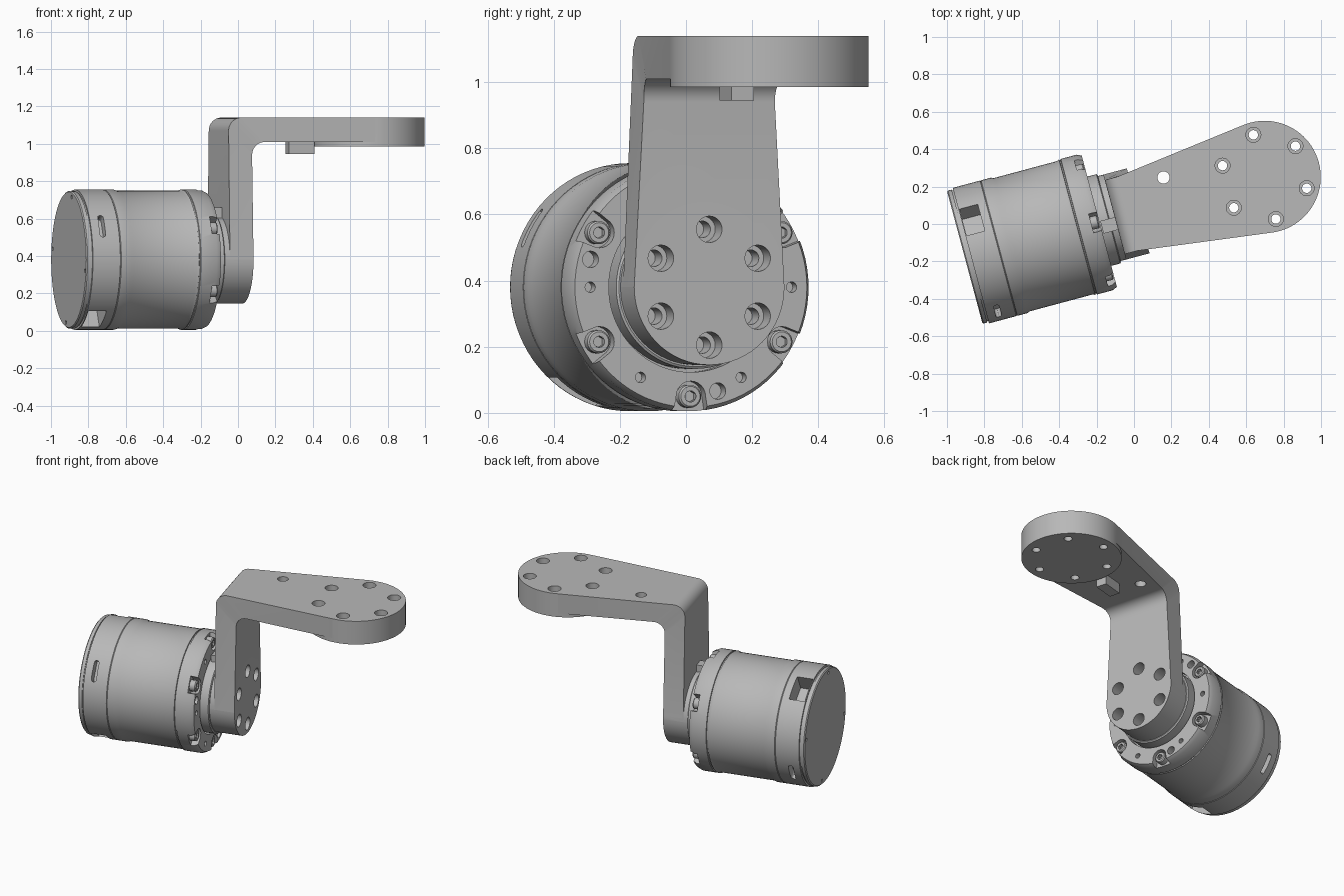
import bpy, bmesh
from math import radians, sin, cos, pi
from mathutils import Matrix

if "Cube" in bpy.data.objects:
    bpy.data.objects.remove(bpy.data.objects["Cube"], do_unlink=True)

AXIS_Z = 0.38
# the whole assembly is turned about z; local x runs along the motor axis
ROOT = Matrix.Translation((-0.905, -0.178, 0)) @ Matrix.Rotation(radians(15), 4, 'Z')
TURN = Matrix.Rotation(radians(90), 4, 'Y')
T = Matrix.Translation

grey = bpy.data.materials.new("metal_grey")
grey.use_nodes = True
grey.diffuse_color = (0.48, 0.48, 0.48, 1)
grey.node_tree.nodes["Principled BSDF"].inputs["Base Color"].default_value = (0.48, 0.48, 0.48, 1)


def radial(deg):
    """Frame at an angle round the motor: x along the axis, z outwards."""
    return T((0, 0, AXIS_Z)) @ Matrix.Rotation(radians(deg - 90), 4, 'X')


def axial(deg, x, r):
    """Frame at radius r round the motor, with z along the axis."""
    return radial(deg) @ T((x, 0, r)) @ TURN


def lathe(bm, frame, profile, n=32):
    rings = []
    for r, z in profile:
        if r == 0:
            rings.append([bm.verts.new(frame @ T((0, 0, z)).translation)] * n)
        else:
            rings.append([bm.verts.new(frame @ T((r * cos(2 * pi * i / n), r * sin(2 * pi * i / n), z)).translation)
                          for i in range(n)])
    for a, b in zip(rings, rings[1:]):
        for i in range(n):
            j = (i + 1) % n
            bm.faces.new(list(dict.fromkeys((a[i], a[j], b[j], b[i]))))


def cylinder(bm, frame, r, z0, z1, n=32):
    lathe(bm, frame, [(0, z0), (r, z0), (r, z1), (0, z1)], n)


def prism(bm, frame, pts, z0, z1):
    lo, hi = [[bm.verts.new(frame @ T((x, y, z)).translation) for x, y in pts] for z in (z0, z1)]
    bm.faces.new(lo)
    bm.faces.new(hi)
    for i in range(len(pts)):
        j = (i + 1) % len(pts)
        bm.faces.new((lo[i], lo[j], hi[j], hi[i]))


def rect(x0, x1, y0, y1):
    return [(x0, y0), (x1, y0), (x1, y1), (x0, y1)]


def finish(name, bm):
    bmesh.ops.recalc_face_normals(bm, faces=bm.faces)
    me = bpy.data.meshes.new(name)
    bm.to_mesh(me)
    bm.free()
    me.materials.append(grey)
    ob = bpy.data.objects.new(name, me)
    bpy.context.collection.objects.link(ob)
    return ob


def combine(ob, bm, operation):
    """Apply a boolean with the given solid and discard the helper."""
    helper = finish("helper", bm)
    mod = ob.modifiers.new("bool", 'BOOLEAN')
    mod.object, mod.operation, mod.solver = helper, operation, 'EXACT'
    bpy.context.view_layer.update()
    me = bpy.data.meshes.new_from_object(ob.evaluated_get(bpy.context.evaluated_depsgraph_get()))
    ob.modifiers.clear()
    ob.data = me
    bpy.data.objects.remove(helper, do_unlink=True)


MOTOR = T((0, 0, AXIS_Z)) @ TURN

# motor housing: turned profile with grooves and a recessed front
R = 0.375
bm = bmesh.new()
profile = [(0, 0), (0.362, 0), (0.368, 0.006), (0.368, 0.026), (0.362, 0.026), (0.362, 0.034),
           (R, 0.034), (R, 0.185), (0.372, 0.188), (R, 0.191), (R, 0.245), (0.369, 0.262), (0.369, 0.61),
           (R, 0.622), (0.369, 0.624), (0.369, 0.63), (R, 0.632), (R, 0.72), (0.363, 0.745),
           (0.257, 0.745), (0.257, 0.70), (0, 0.70)]
lathe(bm, MOTOR, profile, 80)
housing = finish("motor_housing", bm)

bm = bmesh.new()
for k in range(6):
    # open pockets round the front screws
    arc = [(0.046 * cos(t), 0.046 * sin(t)) for t in (radians(a) for a in range(-90, 91, 15))]
    prism(bm, axial(30 + 60 * k, 0.70, 0.33), arc + [(-0.09, 0.06), (-0.09, -0.06)], 0, 0.08)
    cylinder(bm, axial(60 * k, 0.70, 0.315), 0.016, 0, 0.08, 16)
for k in range(3):
    cylinder(bm, axial(45 + 120 * k, 0.69, 0.325), 0.025, 0, 0.08, 20)
for k in range(4):
    cylinder(bm, axial(10 + 90 * k, 0, 0.34), 0.011, -0.02, 0.02, 12)
for deg in (60, 240):
    # connector windows
    prism(bm, radial(deg), rect(0.04, 0.14, -0.085, 0.085), 0.25, 0.42)
for deg in (151, 331):
    # narrow vent slots
    slot = [(0.095 + 0.016 * cos(radians(a)), (0.05 if a < 180 else -0.05) + 0.016 * sin(radians(a)))
            for a in [*range(0, 181, 30), *range(180, 360, 30), 360]]
    prism(bm, radial(deg), slot, 0.32, 0.42)
combine(housing, bm, 'DIFFERENCE')

# front screws with hexagon sockets
bm = bmesh.new()
for k in range(6):
    lathe(bm, axial(30 + 60 * k, 0.70, 0.33),
          [(0, -0.01), (0.035, -0.01), (0.035, 0.034), (0.03, 0.04), (0.02, 0.04)], 24)
    frame = axial(30 + 60 * k, 0.70, 0.33)
    lathe(bm, frame, [(0.02, 0.04), (0.017, 0.04)], 24)
    lathe(bm, frame, [(0.0185, 0.04), (0.0185, 0.015), (0, 0.015)], 6)
screws = finish("front_screws", bm)

# rotating output flange and index lug
bm = bmesh.new()
lathe(bm, MOTOR, [(0, 0.69), (0.247, 0.69), (0.247, 0.795), (0.24, 0.80), (0, 0.80)], 64)
flange = finish("output_flange", bm)
bm = bmesh.new()
prism(bm, T((0, 0, 0)), rect(0.75, 0.83, -0.07, 0), 0.59, 0.66)
lug = finish("index_lug", bm)

# bracket: bent plate whose width tapers up the leg and flares along the arm
BACK, FRONT, TOP, UNDER, BEND, END = 0.83, 0.96, 1.14, 1.01, 0.07, 1.615


def half_width(x, z):
    return 0.235 - 0.03 * (min(z, 0.94) - AXIS_Z) / 0.56 + 0.14 * max(0, x - FRONT)


def bent_path(x, top):
    arc = [(x + BEND - BEND * cos(a), top - BEND + BEND * sin(a)) for a in (pi / 2 * i / 8 for i in range(9))]
    return [(x, AXIS_Z)] + arc + [(END, top)]


bm = bmesh.new()
sections = []
for outer, inner in zip(bent_path(BACK, TOP), bent_path(FRONT, UNDER)):
    sections.append([bm.verts.new((x, s * half_width(x, z), z))
                     for x, z, s in ((*outer, -1), (*outer, 1), (*inner, 1), (*inner, -1))])
for a, b in zip(sections, sections[1:]):
    for i in range(4):
        j = (i + 1) % 4
        bm.faces.new((a[i], a[j], b[j], b[i]))
bm.faces.new(sections[0])
bm.faces.new(sections[-1])
bracket = finish("bracket", bm)

# hub at the foot and round pad at the arm end
PAD_X = 1.66
bm = bmesh.new()
cylinder(bm, MOTOR, 0.235, 0.76, FRONT, 64)
combine(bracket, bm, 'UNION')
bm = bmesh.new()
cylinder(bm, T((PAD_X, 0, 0)), 0.3, 0.985, TOP, 80)
combine(bracket, bm, 'UNION')

# counterbored mounting holes
bm = bmesh.new()
bore = [(0, -0.19), (0.025, -0.19), (0.025, -0.08), (0.04, -0.08), (0.04, 0.03), (0, 0.03)]
for k in range(6):
    a = radians(30 + 60 * k)
    lathe(bm, axial(30 + 60 * k, FRONT, 0.175), bore, 24)
    lathe(bm, T((PAD_X + 0.233 * cos(a), 0.233 * sin(a), TOP)), bore, 24)
cylinder(bm, T((1.137, 0.137, 0)), 0.033, 0.98, 1.2, 24)
combine(bracket, bm, 'DIFFERENCE')

# stop block under the arm
bm = bmesh.new()
prism(bm, T((0, 0, 0)), rect(1.21, 1.35, -0.035, 0.035), 0.945, 1.02)
block = finish("stop_block", bm)

# place and shade every part
for ob in (housing, screws, flange, lug, bracket, block):
    ob.matrix_world = ROOT
    bpy.ops.object.select_all(action='DESELECT')
    ob.select_set(True)
    bpy.context.view_layer.objects.active = ob
    bpy.ops.object.shade_smooth_by_angle(angle=radians(30))
